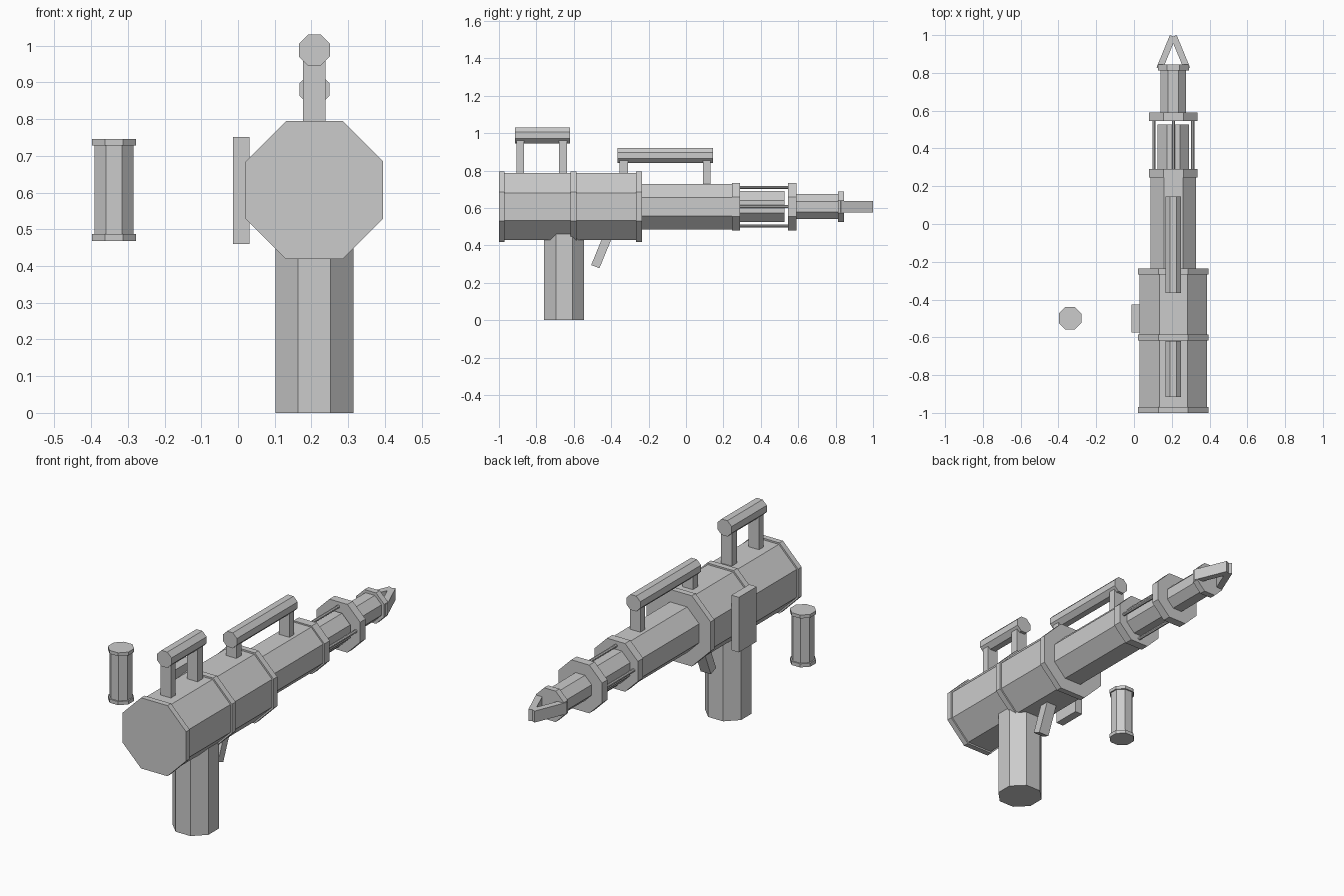
import bpy, bmesh, math
from mathutils import Vector, Matrix

if "Cube" in bpy.data.objects:
    bpy.data.objects.remove(bpy.data.objects["Cube"])

CX, CZ = 0.208, 0.607   # main barrel axis


def finish(name, bm):
    bmesh.ops.recalc_face_normals(bm, faces=bm.faces)
    me = bpy.data.meshes.new(name)
    bm.to_mesh(me)
    bm.free()
    ob = bpy.data.objects.new(name, me)
    bpy.context.collection.objects.link(ob)
    return ob


def octagon(name, center, apothem, length, axis):
    """Flat-sided octagonal prism along 'Y' or 'Z', centred at center."""
    bm = bmesh.new()
    r = apothem / math.cos(math.pi / 8)
    m = Matrix.Translation(center)
    if axis == 'Y':
        m = m @ Matrix.Rotation(math.pi / 2, 4, 'X')
    m = m @ Matrix.Rotation(math.pi / 8, 4, 'Z')
    bmesh.ops.create_cone(bm, cap_ends=True, segments=8, radius1=r, radius2=r,
                          depth=length, matrix=m)
    return finish(name, bm)


def along_y(name, y0, y1, apothem, x=CX, z=CZ):
    return octagon(name, (x, (y0 + y1) / 2, z), apothem, y1 - y0, 'Y')


def along_z(name, z0, z1, apothem, x, y):
    return octagon(name, (x, y, (z0 + z1) / 2), apothem, z1 - z0, 'Z')


def box(name, lo, hi):
    lo, hi = Vector(lo), Vector(hi)
    bm = bmesh.new()
    bmesh.ops.create_cube(bm, size=1, matrix=Matrix.Translation((lo + hi) / 2)
                          @ Matrix.Diagonal((*(hi - lo), 1)))
    return finish(name, bm)


def extrude(name, points, offset):
    bm = bmesh.new()
    face = bm.faces.new([bm.verts.new(p) for p in points])
    ext = bmesh.ops.extrude_face_region(bm, geom=[face], use_keep_orig=True)
    verts = [v for v in ext['geom'] if isinstance(v, bmesh.types.BMVert)]
    bmesh.ops.translate(bm, verts=verts, vec=offset)
    return finish(name, bm)


# Stepped barrel sections and collars
for name, y0, y1, a in [
    ("rear_body", -0.99, -0.245, 0.179),
    ("rear_end_collar", -1.0, -0.97, 0.1875),
    ("rear_middle_collar", -0.617, -0.585, 0.1875),
    ("rear_front_collar", -0.267, -0.235, 0.1875),
    ("middle_barrel", -0.24, 0.26, 0.121),
    ("cage_rear_collar", 0.245, 0.29, 0.128),
    ("inner_barrel", 0.28, 0.527, 0.083),
    ("cage_front_collar", 0.545, 0.59, 0.128),
    ("muzzle_barrel", 0.58, 0.82, 0.067),
    ("muzzle_collar", 0.812, 0.845, 0.082),
]:
    along_y(name, y0, y1, a)

# Four thin rods joining the cage collars
for i in range(4):
    t = i * math.pi / 2
    along_y(f"cage_rod_{i + 1}", 0.28, 0.555, 0.008,
            CX + 0.103 * math.cos(t), CZ + 0.103 * math.sin(t))

# Mirrored muzzle prongs meeting at the tip
for side, s in (("left", 1), ("right", -1)):
    outline = [(-0.089, 0.828), (-0.018, 1.0), (0.013, 0.987), (-0.058, 0.815)]
    extrude(f"muzzle_prong_{side}",
            [(CX + s * x, y, 0.577) for x, y in outline], (0, 0, 0.061))

# Top handles: octagonal bar on two posts
for name, y0, y1, z, a, posts in [
    ("rear_handle", -0.915, -0.62, 0.988, 0.042,
     [(-0.905, -0.865, 0.77), (-0.68, -0.637, 0.77)]),
    ("front_handle", -0.365, 0.145, 0.881, 0.041,
     [(-0.355, -0.31, 0.77), (0.09, 0.13, 0.71)]),
]:
    along_y(name + "_bar", y0, y1, a, z=z)
    for i, (p0, p1, base) in enumerate(posts):
        box(f"{name}_post_{i + 1}", (CX - 0.031, p0, base),
            (CX + 0.031, p1, z - 0.02))

# Grip and slanted trigger
along_z("grip", 0, 0.47, 0.106, CX, -0.652)
extrude("trigger", [(CX - 0.03, y, z) for y, z in
                    [(-0.507, 0.295), (-0.463, 0.278), (-0.392, 0.45), (-0.436, 0.468)]],
        (0.06, 0, 0))

# Side plate
box("side_plate", (-0.013, -0.575, 0.46), (0.031, -0.425, 0.752))

# Separate canister with end caps
along_z("canister_body", 0.475, 0.738, 0.053, -0.338, -0.499)
along_z("canister_bottom_cap", 0.468, 0.487, 0.06, -0.338, -0.499)
along_z("canister_top_cap", 0.728, 0.746, 0.06, -0.338, -0.499)
